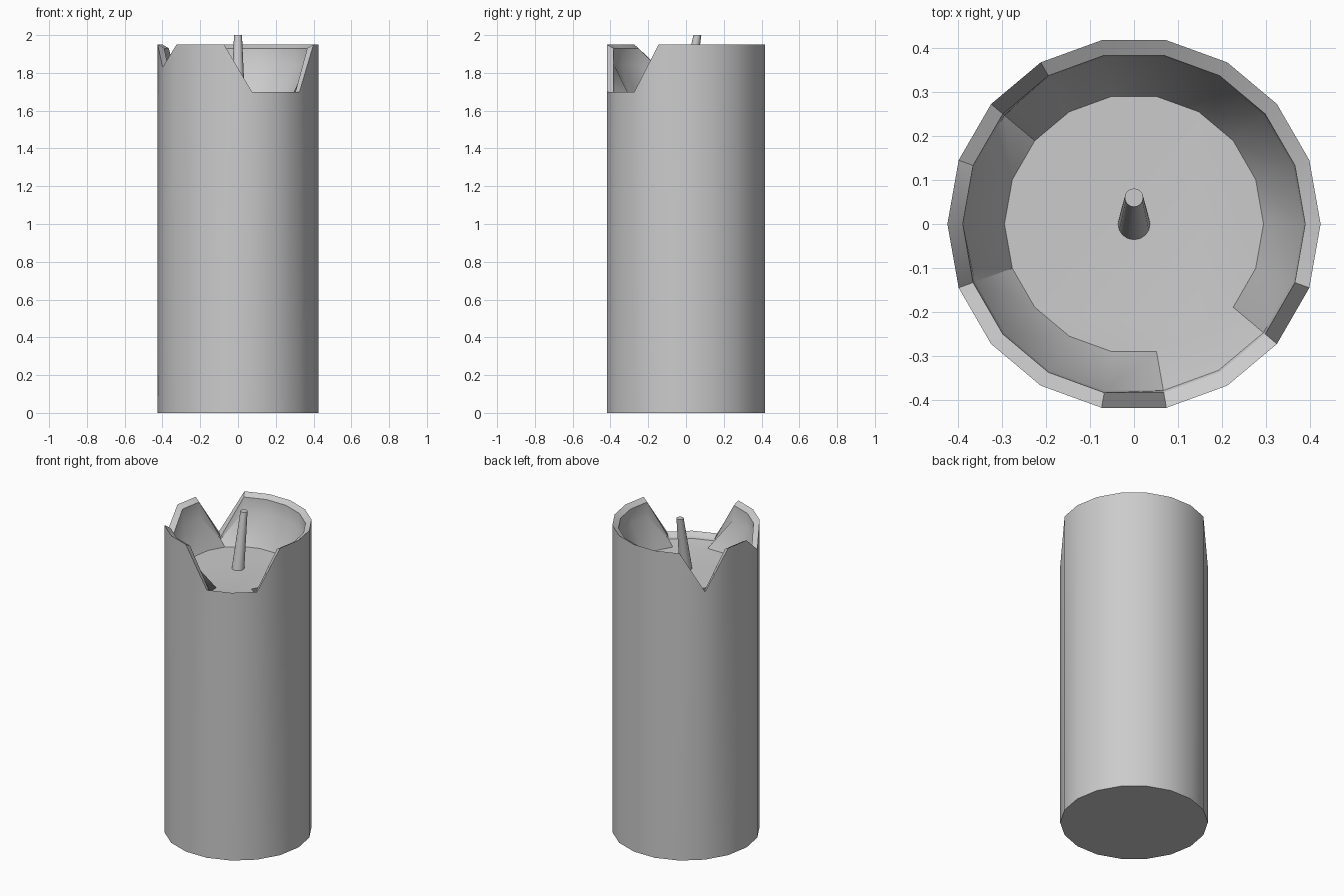
import bpy, bmesh
from math import sin, cos, radians

if "Cube" in bpy.data.objects:
    bpy.data.objects.remove(bpy.data.objects["Cube"])

N = 18


def make_object(name, bm):
    bmesh.ops.recalc_face_normals(bm, faces=bm.faces[:])
    mesh = bpy.data.meshes.new(name)
    bm.to_mesh(mesh)
    bm.free()
    obj = bpy.data.objects.new(name, mesh)
    bpy.context.collection.objects.link(obj)
    bpy.ops.object.select_all(action='DESELECT')
    obj.select_set(True)
    bpy.context.view_layer.objects.active = obj
    bpy.ops.object.shade_smooth_by_angle(angle=radians(30))
    return obj


def loft(name, rings):
    """Join rings of points with quads and cap both ends."""
    bm = bmesh.new()
    loops = [[bm.verts.new(p) for p in ring] for ring in rings]
    n = len(loops[0])
    for a, b in zip(loops, loops[1:]):
        for i in range(n):
            j = (i + 1) % n
            bm.faces.new((a[i], a[j], b[j], b[i]))
    bm.faces.new(loops[0][::-1])
    bm.faces.new(loops[-1])
    return make_object(name, bm)


# Candle body: outer wall, sloped rim, recessed bowl; melted notches
# lower the rim points at these angles (index = angle / 20 degrees)
notch = {14: 0.25, 15: 0.25, 16: 0.25, 7: 0.25, 10: 0.12}
FLOOR = 1.66
# radius, height, share of the notch depth, lowest height
profile = [(0.425, 0.0, 0, 0), (0.425, 1.95, 1, 0), (0.39, 1.93, 1, FLOOR + 0.015),
           (0.385, 1.84, 0.68, FLOOR + 0.008), (0.295, FLOOR, 0, 0)]
rings = []
for r, z, share, low in profile:
    rings.append([(r * cos(radians(20 * i)), r * sin(radians(20 * i)),
                   max(z - share * notch.get(i, 0), low)) for i in range(N)])
loft("candle_body", rings)

# Leaning, tapered wick
M = 16
loft("wick", [[(r * cos(radians(360 / M * i)), y + r * sin(radians(360 / M * i)), z)
               for i in range(M)]
              for r, y, z in [(0.037, 0, FLOOR - 0.005), (0.021, 0.06, 2.0)]])
